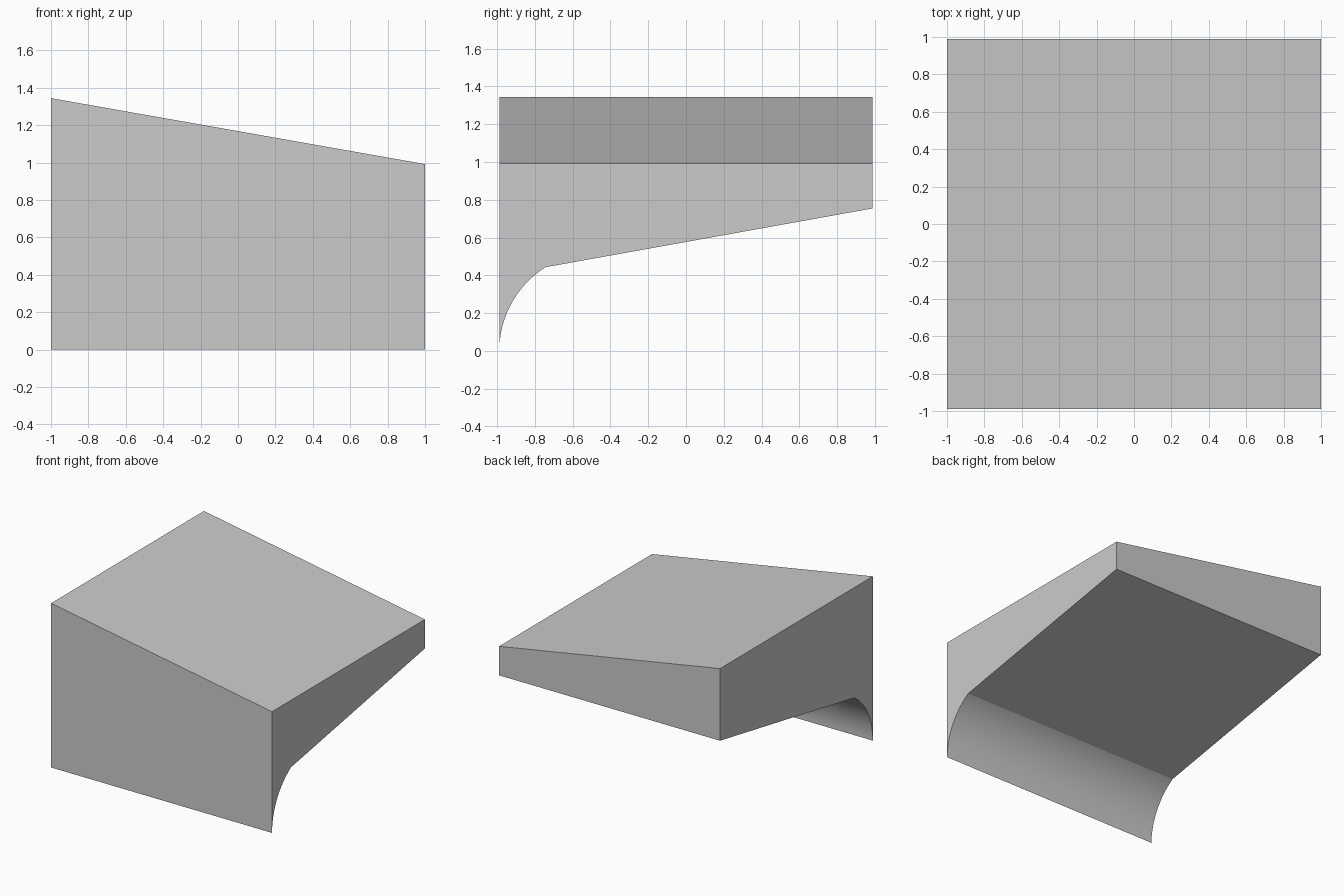
import bpy
import bmesh
import math

cube = bpy.data.objects.get("Cube")
if cube:
    bpy.data.objects.remove(cube, do_unlink=True)

HALF_X, HALF_Y = 1.0, 0.988
ARC_SEGMENTS = 24


def make_material(name, colour):
    mat = bpy.data.materials.new(name)
    mat.use_nodes = True
    mat.diffuse_color = colour
    mat.node_tree.nodes["Principled BSDF"].inputs["Base Color"].default_value = colour
    return mat


def top_height(x):
    return 1.168 - 0.1763 * x


# Underside profile: concave arc rising from the front lip, then a straight slope
arc_end_y, arc_end_z = -0.743, 0.443
run = arc_end_y + HALF_Y
radius = (run ** 2 + arc_end_z ** 2) / (2 * run)
sweep = math.asin(arc_end_z / radius)
underside = []
for i in range(ARC_SEGMENTS + 1):
    a = sweep * i / ARC_SEGMENTS
    underside.append((-HALF_Y + radius * (1 - math.cos(a)), radius * math.sin(a)))
underside.append((HALF_Y, 0.754))

# Solid body: both side walls share the underside, the top tilts across x
bm = bmesh.new()
walls = []
for x in (-HALF_X, HALF_X):
    profile = underside + [(HALF_Y, top_height(x)), (-HALF_Y, top_height(x))]
    walls.append([bm.verts.new((x, y, z)) for y, z in profile])
right, left = walls
bm.faces.new(right)
bm.faces.new(left)
count = len(right)
for i in range(count):
    j = (i + 1) % count
    bm.faces.new((right[i], right[j], left[j], left[i]))
bmesh.ops.recalc_face_normals(bm, faces=bm.faces)

mesh = bpy.data.meshes.new("sloped_block")
bm.to_mesh(mesh)
bm.free()
mesh.materials.append(make_material("light_grey", (0.6, 0.6, 0.6, 1.0)))
block = bpy.data.objects.new("sloped_block", mesh)
bpy.context.collection.objects.link(block)

# Smooth the arc and keep the block's edges sharp
bpy.ops.object.select_all(action="DESELECT")
block.select_set(True)
bpy.context.view_layer.objects.active = block
bpy.ops.object.shade_smooth_by_angle(angle=math.radians(15))
